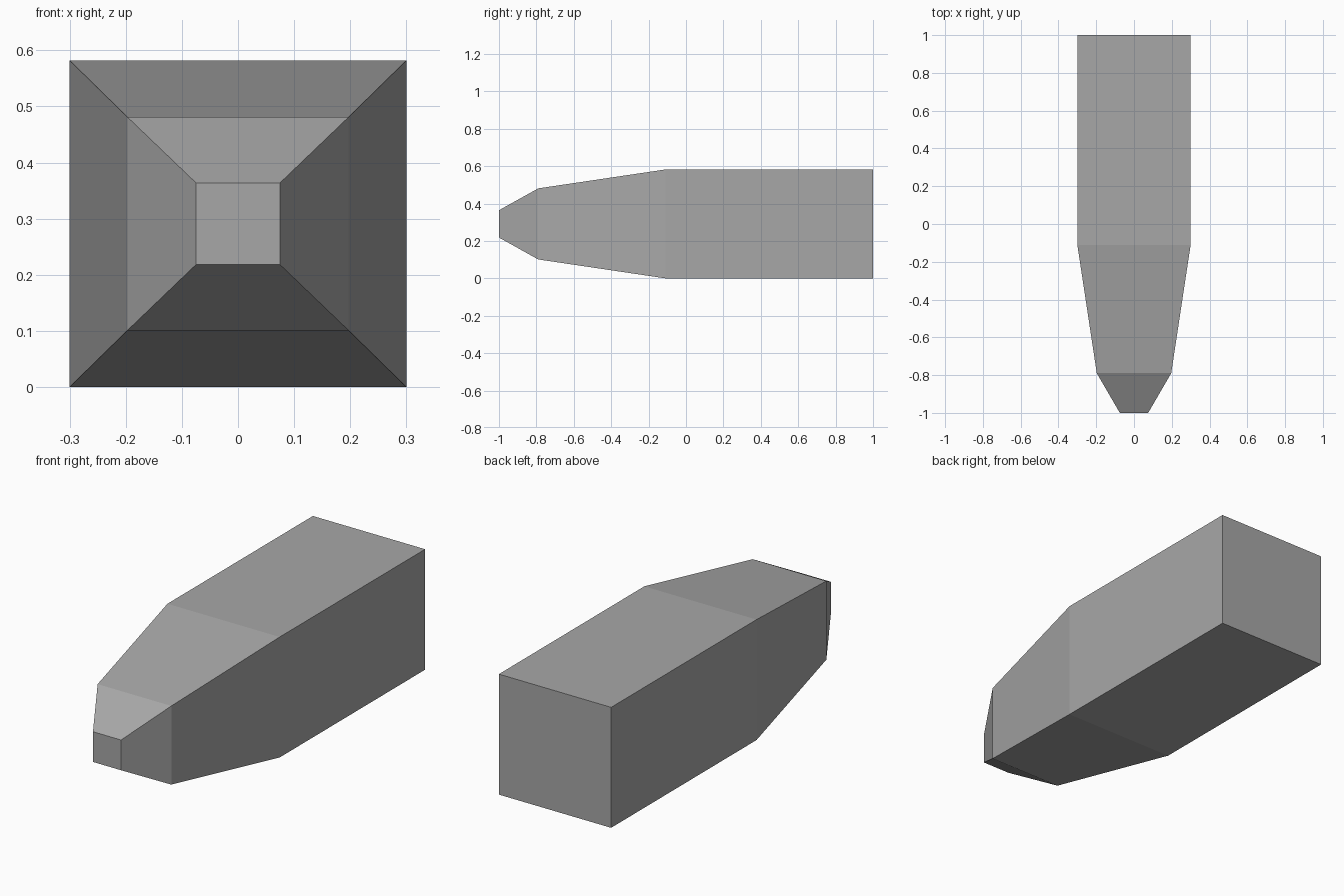
import bpy
import bmesh

cube = bpy.data.objects.get("Cube")
if cube:
    bpy.data.objects.remove(cube, do_unlink=True)

# Plain grey for the whole body
grey = bpy.data.materials.new("plain_grey")
grey.use_nodes = True
colour = (0.39, 0.39, 0.39, 1)
grey.diffuse_color = colour
grey.node_tree.nodes["Principled BSDF"].inputs["Base Color"].default_value = colour

# Rectangular sections from blunt nose to tail: y, half width, half height
CENTRE_Z = 0.291
SECTIONS = [
    (-1.0, 0.075, 0.073),
    (-0.79, 0.197, 0.19),
    (-0.11, 0.3, 0.291),
    (1.0, 0.3, 0.291),
]
CORNERS = [(-1, -1), (1, -1), (1, 1), (-1, 1)]

# Loft the sections into one closed tapered body
bm = bmesh.new()
rings = [
    [bm.verts.new((sx * w, y, CENTRE_Z + sz * h)) for sx, sz in CORNERS]
    for y, w, h in SECTIONS
]
for near, far in zip(rings, rings[1:]):
    for i in range(4):
        j = (i + 1) % 4
        bm.faces.new((near[i], near[j], far[j], far[i]))
bm.faces.new(rings[0])
bm.faces.new(rings[-1])
bmesh.ops.recalc_face_normals(bm, faces=bm.faces)

mesh = bpy.data.meshes.new("tapered_body")
bm.to_mesh(mesh)
bm.free()
mesh.materials.append(grey)
body = bpy.data.objects.new("tapered_body", mesh)
bpy.context.collection.objects.link(body)
